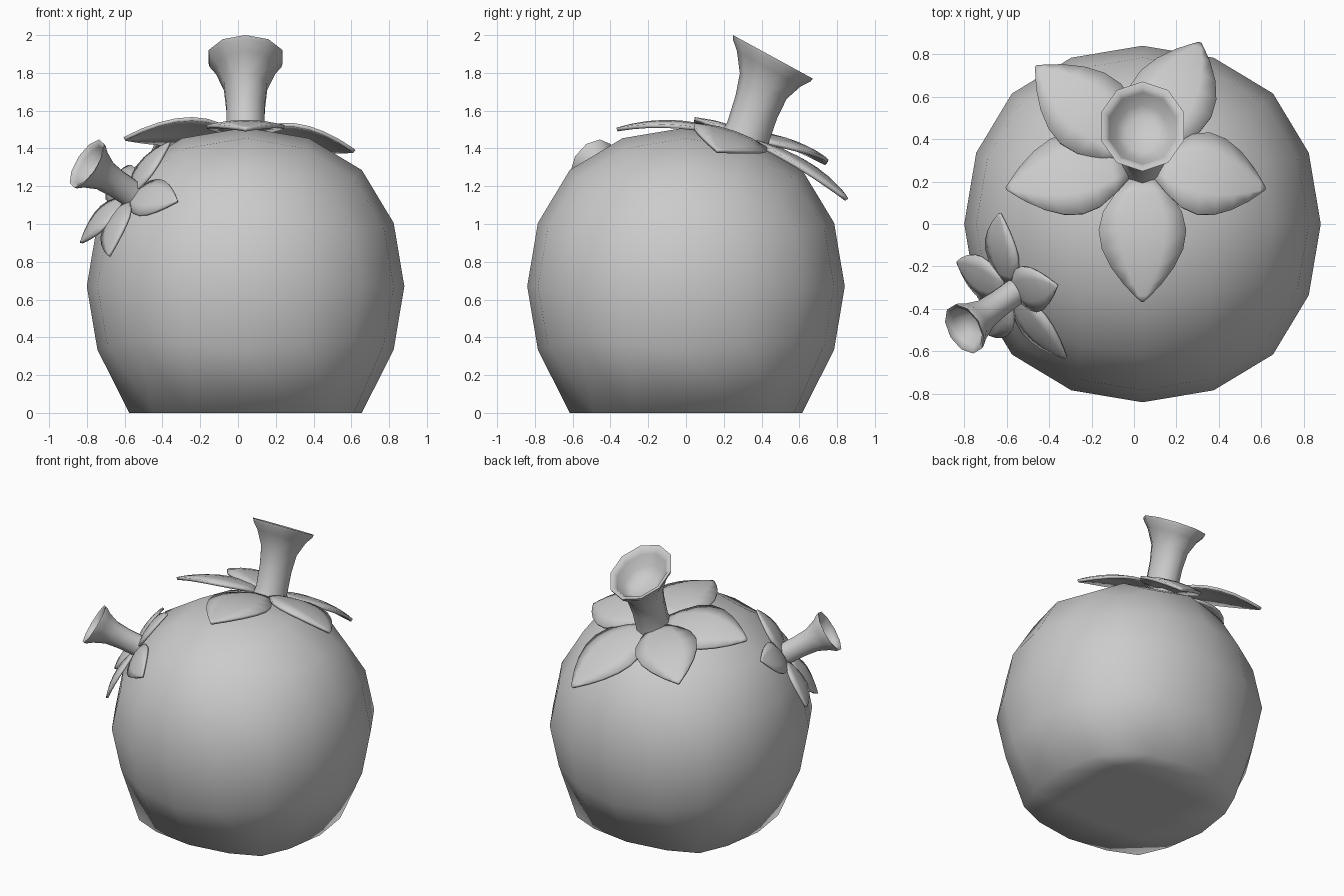
import bpy, bmesh, math
from mathutils import Vector

if "Cube" in bpy.data.objects:
    bpy.data.objects.remove(bpy.data.objects["Cube"])

BODY = Vector((0.04, 0, 0.67))


def finish(bm, name, angle=None):
    bmesh.ops.recalc_face_normals(bm, faces=bm.faces[:])
    me = bpy.data.meshes.new(name)
    bm.to_mesh(me)
    bm.free()
    ob = bpy.data.objects.new(name, me)
    bpy.context.collection.objects.link(ob)
    bpy.ops.object.select_all(action='DESELECT')
    ob.select_set(True)
    bpy.context.view_layer.objects.active = ob
    if angle:
        bpy.ops.object.shade_smooth_by_angle(angle=math.radians(angle))
    else:
        bpy.ops.object.shade_smooth()
    return ob


def make_body():
    # rounded cube, flattened underneath
    bpy.ops.mesh.primitive_cube_add(size=2 * 0.957, location=BODY)
    ob = bpy.context.object
    ob.name = "body"
    sub = ob.modifiers.new("round", 'SUBSURF')
    sub.levels = 2
    sub.use_limit_surface = False
    bpy.ops.object.modifier_apply(modifier="round")
    for v in ob.data.vertices:
        if v.co.z < -0.45:
            v.co.z = -BODY.z
    bpy.ops.object.shade_smooth()


def make_stem(name, base, rim, normal, radius, stretch=1.17, sides=10):
    # flared hollow stem: (position along axis, radius factor)
    profile = [(0, .6), (.16, .51), (.45, .52), (.68, .585), (.87, .8),
               (.96, .97), (1, 1), (.99, .88), (.94, .8), (.82, .62), (.75, .4)]
    base, rim, n = Vector(base), Vector(rim), Vector(normal).normalized()
    u = n.cross(Vector((0, 0, 1))).normalized()
    v = u.cross(n)
    bm = bmesh.new()
    rings = []
    for f, r in profile:
        c = base.lerp(rim, f)
        ring = []
        for i in range(sides):
            a = 2 * math.pi * i / sides
            ring.append(bm.verts.new(c + radius * r * (u * math.sin(a) + v * stretch * math.cos(a))))
        rings.append(ring)
    for a, b in zip(rings, rings[1:]):
        for i in range(sides):
            j = (i + 1) % sides
            bm.faces.new((a[i], a[j], b[j], b[i]))
    bm.faces.new(rings[0])
    bm.faces.new(rings[-1])
    finish(bm, name, 60)


def make_petal(name, centre, tip, width, arch, start, thick):
    # pointed leaf lying along the body surface
    centre, tip = Vector(centre), Vector(tip)
    base = centre.lerp(tip, start)
    n = ((base + tip) / 2 - BODY).normalized()
    side = (tip - base).cross(n).normalized()
    n = side.cross(tip - base).normalized()
    shape = [(0, .32), (.12, .62), (.27, .9), (.42, 1), (.57, .93),
             (.72, .72), (.86, .42), (.95, .17), (1, .02)]
    bm = bmesh.new()
    rows = []
    for s, w in shape:
        c = base.lerp(tip, s) + n * arch * 4 * s * (1 - s)
        rows.append([bm.verts.new(c + side * k * w * width - n * 0.12 * width * w * k * k)
                     for k in (-1, -.5, 0, .5, 1)])
    for a, b in zip(rows, rows[1:]):
        for i in range(4):
            bm.faces.new((a[i], a[i + 1], b[i + 1], b[i]))
    ob = finish(bm, name, 40)
    sol = ob.modifiers.new("thickness", 'SOLIDIFY')
    sol.thickness = thick
    sol.offset = 0


make_body()

# large top stem with its five leaves
make_stem("top_stem", (0.04, 0.30, 1.40), (0.04, 0.46, 1.885), (0, 0.48, 0.88), 0.206)
top_tips = [(0.04, -0.365, 1.50), (0.615, 0.165, 1.385), (0.31, 0.85, 1.13),
            (-0.46, 0.74, 1.32), (-0.60, 0.165, 1.45)]
for i, tip in enumerate(top_tips):
    make_petal(f"top_leaf_{i + 1}", (0.04, 0.29, 1.48), tip, 0.205, 0.05, 0.12, 0.02)

# small side stem with its five leaves
make_stem("side_stem", (-0.52, -0.29, 1.13), (-0.80, -0.495, 1.32), (-0.72, -0.43, 0.50), 0.127)
side_tips = [(-0.32, -0.63, 1.12), (-0.36, -0.29, 1.43), (-0.63, 0.05, 1.27),
             (-0.83, -0.18, 0.90), (-0.68, -0.52, 0.83)]
for i, tip in enumerate(side_tips):
    make_petal(f"side_leaf_{i + 1}", (-0.59, -0.31, 1.14), tip, 0.115, 0.03, 0.1, 0.015)
